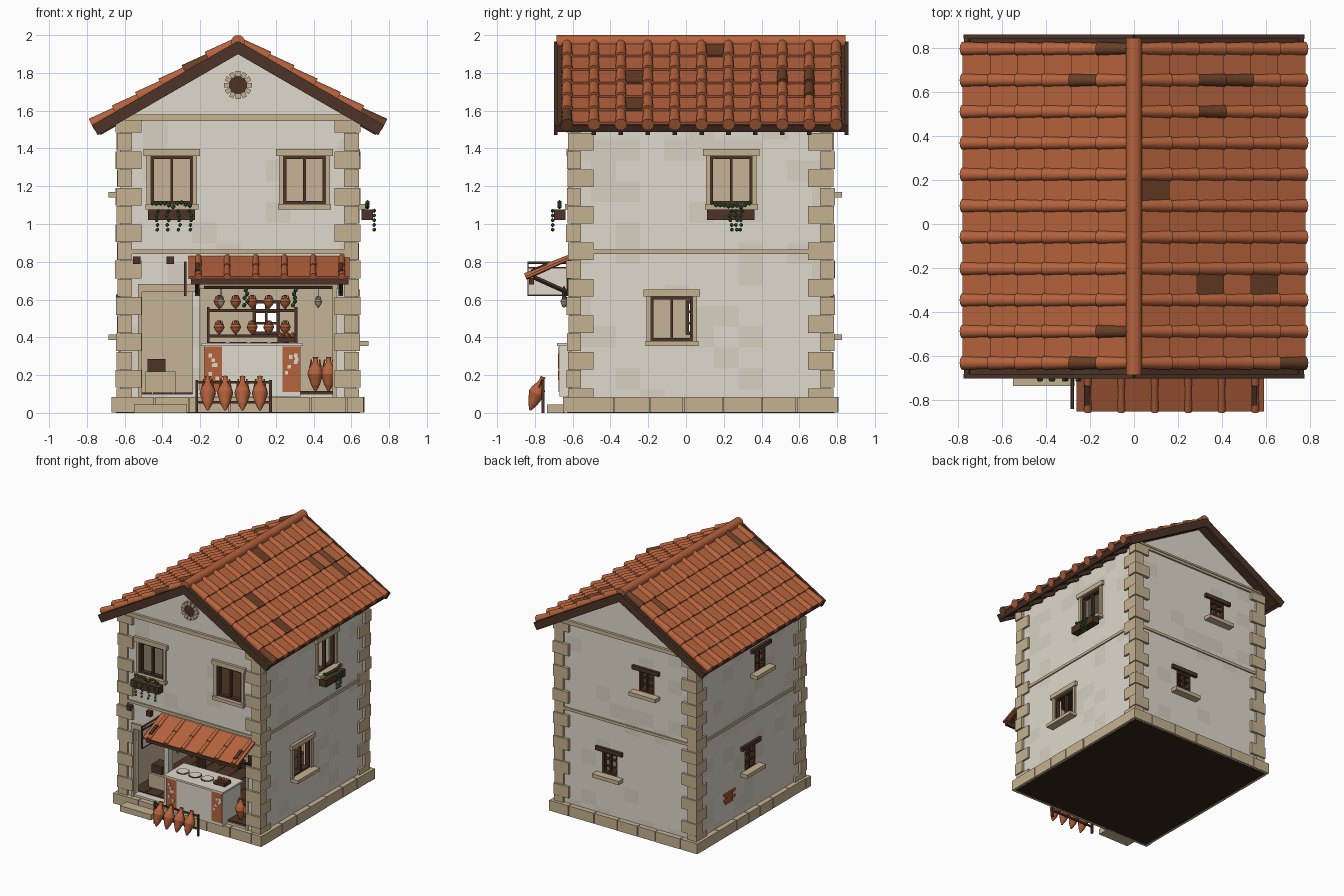
import bpy, bmesh, math, random
from mathutils import Matrix, Vector

random.seed(4)
if "Cube" in bpy.data.objects:
    bpy.data.objects.remove(bpy.data.objects["Cube"])

COLOURS = {"plaster": (.74, .695, .61), "plaster_patch": (.68, .63, .54), "sandstone": (.56, .445, .285),
           "dark_wood": (.072, .034, .02), "terracotta": (.47, .125, .047), "dark_tile": (.14, .05, .02),
           "leaf_green": (.045, .15, .04), "interior_plaster": (.56, .455, .31), "underside": (.034, .018, .011),
           "grey_clay": (.36, .31, .24)}
MATS = []
for mat_name, rgb in COLOURS.items():
    m = bpy.data.materials.new(mat_name)
    m.use_nodes = True
    m.diffuse_color = (*rgb, 1)
    m.node_tree.nodes["Principled BSDF"].inputs["Base Color"].default_value = (*rgb, 1)
    MATS.append(m)
PLASTER, PATCH, STONE, WOOD, CLAY, DARK, LEAF, INNER, UNDER, GREY = range(len(MATS))
ROUND_JAR = [(.1, 0), (.75, .3), (1, .52), (.8, .7), (.32, .8), (.3, .92), (.45, 1)]
AMPHORA = [(.12, 0), (.55, .18), (1, .5), (.85, .64), (.38, .82), (.27, .94), (.36, 1)]

T = Matrix.Translation
def rot(deg, axis):
    return Matrix.Rotation(math.radians(deg), 4, axis)


class Part:
    """Collects primitives into one named object."""
    def __init__(self, name):
        self.name, self.bm = name, bmesh.new()

    def paint(self, verts, mat):
        for f in {f for v in verts for f in v.link_faces}:
            f.material_index = mat

    def box(self, lo, hi, mat, M=Matrix()):
        lo, hi = Vector(lo), Vector(hi)
        mtx = M @ T((lo + hi) / 2) @ Matrix.Diagonal((*(hi - lo), 1))
        self.paint(bmesh.ops.create_cube(self.bm, size=1, matrix=mtx)["verts"], mat)

    def rod(self, p, q, r1, r2, mat, M=Matrix(), seg=10):
        p, q = Vector(p), Vector(q)
        mtx = M @ T((p + q) / 2) @ (q - p).to_track_quat("Z", "Y").to_matrix().to_4x4()
        self.paint(bmesh.ops.create_cone(self.bm, cap_ends=True, segments=seg, radius1=r1, radius2=r2,
                                         depth=(q - p).length, matrix=mtx)["verts"], mat)

    def ball(self, c, r, mat):
        self.paint(bmesh.ops.create_icosphere(self.bm, subdivisions=1, radius=r, matrix=T(c))["verts"], mat)

    def jar(self, M, h, r, mat, prof=ROUND_JAR):
        for (r0, z0), (r1, z1) in zip(prof, prof[1:]):
            self.rod((0, 0, z0 * h), (0, 0, z1 * h), r0 * r, r1 * r, mat, M, 12)
        for s in (-1, 1):
            self.rod((s * r * .7, 0, h * .68), (s * r * .5, 0, h * .93), r * .1, r * .1, mat, M, 4)

    def done(self):
        me = bpy.data.meshes.new(self.name)
        self.bm.to_mesh(me)
        self.bm.free()
        ob = bpy.data.objects.new(self.name, me)
        bpy.context.collection.objects.link(ob)
        for mat in MATS:
            me.materials.append(mat)
        bpy.ops.object.select_all(action="DESELECT")
        ob.select_set(True)
        bpy.context.view_layer.objects.active = ob
        bpy.ops.object.shade_smooth_by_angle(angle=math.radians(40))
        return ob


# Wall frames: local x runs along the wall, local -y points outward
HX, Y0, Y1 = .625, -.61, .765
FRONT = T((0, Y0, 0))
RIGHT = T((HX, 0, 0)) @ rot(90, "Z")
BACK = T((0, Y1, 0)) @ rot(180, "Z")
LEFT = T((-HX, 0, 0)) @ rot(-90, "Z")
SPANS = [(FRONT, -HX, HX), (RIGHT, Y0, Y1), (BACK, -HX, HX), (LEFT, -Y1, -Y0)]
# Window lists: wall, centre, bottom, top, sill depth
STONE_WINDOWS = [(FRONT, -.35, 1.105, 1.36, .03), (FRONT, .352, 1.105, 1.36, .03),
                 (RIGHT, .24, 1.105, 1.36, .05), (RIGHT, -.075, .38, .615, .065)]
SMALL_WINDOWS = [(BACK, .18, 1.17, 1.34), (BACK, -.15, .415, .595), (LEFT, .06, 1.17, 1.34), (LEFT, -.07, .415, .595)]
HOLES = [(w, u - .112, u + .112, a, b) for w, u, a, b, _ in STONE_WINDOWS]
HOLES += [(w, u - .07, u + .07, a, b) for w, u, a, b in SMALL_WINDOWS]
HOLES += [(FRONT, -.51, -.24, .1, .64), (FRONT, -.2, .5, .1, .655)]

# Hollow gabled shell with openings
shell = Part("walls")
ring = [(-HX, .05), (HX, .05), (HX, 1.55), (0, 1.91), (-HX, 1.55)]
face = shell.bm.faces.new([shell.bm.verts.new((x, Y0, z)) for x, z in ring])
ext = bmesh.ops.extrude_face_region(shell.bm, geom=[face])["geom"]
bmesh.ops.translate(shell.bm, vec=(0, Y1 - Y0, 0), verts=[v for v in ext if isinstance(v, bmesh.types.BMVert)])
bmesh.ops.recalc_face_normals(shell.bm, faces=shell.bm.faces)
walls = shell.done()
cavity = Part("cavity_cutter")
cavity.box((-.565, -.55, .1), (.565, .705, 1.5), INNER)
holes = Part("opening_cutter")
for w, a, b, z0, z1 in HOLES:
    holes.box((a, -.05, z0 + .001), (b, .1, z1), PLASTER, w)
cutters = [cavity.done(), holes.done()]
for c in cutters:
    c.hide_render = True
    mod = walls.modifiers.new("cut", "BOOLEAN")
    mod.operation, mod.solver, mod.object = "DIFFERENCE", "EXACT", c
cut = bpy.data.meshes.new_from_object(walls.evaluated_get(bpy.context.evaluated_depsgraph_get()))
walls.modifiers.clear()
walls.data = cut
for c in cutters:
    bpy.data.objects.remove(c)

# Faint plaster repairs: slice the walls into cells and tint some of them
CELL = Vector((.13, .13, .11))
bm = bmesh.new()
bm.from_mesh(cut)
bmesh.ops.triangulate(bm, faces=bm.faces)
for axis in range(3):
    normal = Vector([float(axis == k) for k in range(3)])
    for i in range(-6, 15):
        bmesh.ops.bisect_plane(bm, geom=bm.verts[:] + bm.edges[:] + bm.faces[:],
                               plane_co=normal * (i * CELL[axis] + .017), plane_no=normal)
tint = {}
for f in bm.faces:
    c = f.calc_center_median()
    f.smooth = False
    if abs(c.x) < .57 and -.555 < c.y < .71:
        f.material_index = INNER
    else:
        cell = tuple(math.floor((c[k] - .017) / CELL[k]) for k in range(3))
        f.material_index = tint.setdefault(cell, PATCH if random.random() < .22 and c.z < 1.5 else PLASTER)
bm.to_mesh(cut)
bm.free()

# Exposed bricks
bricks = Part("exposed_bricks")
for i in range(4):
    for j in range(2 + (i % 2)):
        u = -.39 + .05 * j - .02 * (i % 2)
        bricks.box((u, -.007, .235 + .024 * i), (u + .045, .002, .255 + .024 * i), CLAY, LEFT)
bricks.done()

# Stone plinth, string course, cornices and corner blocks
trim = Part("stone_trim")
trim.box((-.64, -.63, .004), (.64, .785, .08), STONE)
trim.box((-.645, -.63, 0), (.645, .785, .004), UNDER)
for n, (w, a, b) in enumerate(SPANS):
    grow = .044 if n % 2 == 0 else -.002
    u, end = a - grow, b + grow
    while u < end - .01:
        nxt = u + random.uniform(.14, .24)
        nxt = end if nxt > end - .08 else nxt
        trim.box((u, -.038 - random.uniform(0, .004), .001), (nxt - .005, .02, .085), STONE, w)
        u = nxt
    trim.box((a - .01, -.01, .842), (b + .01, .02, .864), STONE, w)
for w in (FRONT, BACK):
    trim.box((-.63, -.014, 1.545), (.63, .02, 1.565), STONE, w)
    trim.box((-.61, -.02, 1.565), (.61, .02, 1.58), STONE, w)
for sx in (-1, 1):
    for yc, sy in ((Y0, 1), (Y1, -1)):
        for i in range(16):
            z0, z1 = max(.085, .037 + .0965 * i), min(1.55, .13 + .0965 * i)
            lx, ly = (.065, .12) if i % 2 == 0 else (.115, .055)
            out = (.012 if i % 2 == 0 else .019) + random.uniform(0, .006)
            for dx, dy in ((lx, .04), (.04, ly)):
                xs = sorted((sx * (HX + out), sx * (HX - dx)))
                ys = sorted((yc - sy * out, yc + sy * dy))
                trim.box((xs[0], ys[0], z0), (xs[1], ys[1], z1), STONE)
trim.box((-.55, -.735, 0), (-.27, -.64, .045), STONE)
trim.done()

# Round gable vent
vent = Part("gable_vent")
C = FRONT @ T((0, 0, 1.735))
vent.rod((0, .01, 0), (0, -.008, 0), .05, .05, WOOD, C, 24)
for i in range(12):
    vent.box((-.012, -.02, .045), (.012, .01, .074), STONE, C @ rot(30 * i, "Y"))
vent.done()

# Windows
win = Part("windows")
def timber_frame(w, u, h, z0, z1, bars):
    t = .016
    for s in (-1, 1):
        win.box((u + s * (h - t / 2) - t / 2, 0, z0), (u + s * (h - t / 2) + t / 2, .035, z1), WOOD, w)
    for z in (z0, z1 - t):
        win.box((u - h, 0, z), (u + h, .035, z + t), WOOD, w)
    win.box((u - .007, .005, z0), (u + .007, .03, z1), WOOD, w)
    for k in range(bars):
        z = z0 + (z1 - z0) * (k + 1) / (bars + 1)
        win.box((u - h, .008, z - .006), (u + h, .028, z + .006), WOOD, w)
for w, u, z0, z1, sill in STONE_WINDOWS:
    win.box((u - .15, -.022, z1), (u + .15, .02, z1 + .037), STONE, w)
    win.box((u - .14, -sill, z0 - .027), (u + .14, .02, z0), STONE, w)
    for s in (-1, 1):
        win.box((u + s * .122 - .012, -.014, z0), (u + s * .122 + .012, .02, z1), STONE, w)
    timber_frame(w, u, .112, z0, z1, 0)
for w, u, z0, z1 in SMALL_WINDOWS:
    win.box((u - .12, -.022, z1), (u + .12, .02, z1 + .032), WOOD, w)
    win.box((u - .12, -.06, z0 - .03), (u + .12, .02, z0), STONE, w)
    timber_frame(w, u, .07, z0, z1, 2)
win.done()

# Flower boxes with trailing leaves
flowers = Part("flower_boxes")
for w, u, trails in ((FRONT, -.352, (-.075, -.02, .04, .1)), (RIGHT, .237, (0, .03, .055))):
    flowers.box((u - .125, -.09, 1.02), (u + .125, -.028, 1.078), WOOD, w)
    for k in range(10):
        flowers.ball(w @ Vector((u - .1 + .022 * k, -.06, 1.088 + random.uniform(0, .03))), .013, LEAF)
    for t in trails:
        for k in range(5):
            flowers.ball(w @ Vector((u + t + random.uniform(-.006, .006), -.096, 1.07 - .025 * k)), .011, LEAF)
flowers.done()

# Timber floors
floors = Part("floors")
for i in range(10):
    x = -.564 + .1128 * i
    floors.box((x, -.55, .095), (x + .109, .704, .108), WOOD)
    floors.box((x, -.55, .82), (x + .1128, .704, .85), WOOD)
floors.done()

# Roof deck, barge boards, rafter ends and tiles
APEX, COS = 1.96, math.cos(math.radians(30))
ROWS = [.795 - .1425 * i for i in range(11)]
EDGE = [.03] + [.151 + .123 * k for k in range(6)]
DARK_COVERS = {(-1, 0, 0), (-1, 1, 1), (-1, 9, 0), (-1, 10, 1), (1, 1, 2), (1, 1, 3), (1, 2, 2), (1, 10, 5)}
DARK_PANS = {(1, 4, 0), (1, 7, 2), (1, 7, 4)}
deck, tiles = Part("roof_timber"), Part("roof_tiles")
for s in (-1, 1):
    M = T((0, 0, APEX)) @ rot(0 if s > 0 else 180, "Z") @ rot(30, "Y")
    deck.box((0, -.68 if s > 0 else -.85, -.03), (.88, .85 if s > 0 else .68, 0), WOOD, M)
    deck.box((.86, -.68 if s > 0 else -.85, -.036), (.886, .85 if s > 0 else .68, .006), WOOD, M)
    for y in (.85, -.69):
        deck.box((0, s * y - .01, -.053), (.888, s * y + .01, .008), WOOD, M)
    for i, y in enumerate(ROWS):
        if 0 < i < 10:
            deck.box((.7, s * y - .012, -.06), (.875, s * y + .012, -.028), WOOD, M)
        for k in range(6):
            a, b = EDGE[k] / COS, EDGE[k + 1] / COS
            tiles.rod((a - .01, s * y, .006), (b + .004, s * y, .014), .025, .032,
                      DARK if (s, i, k) in DARK_COVERS else CLAY, M, 12)
            if i < 10:
                mid = s * (y - .07125)
                tilt = M @ T((a, mid, .004)) @ rot(-5, "Y")
                tiles.box((-.01, -.056, -.006), (b - a, .056, .008),
                          DARK if (s, i, k) in DARK_PANS else CLAY, tilt)
tiles.rod((0, -.685, 1.963), (0, .845, 1.963), .037, .037, CLAY, seg=16)
deck.done()
tiles.done()

# Tiled awning on brackets
awning = Part("awning")
A = T((0, Y0, .83)) @ rot(24, "X")
awning.box((-.262, -.264, -.014), (.59, 0, 0), CLAY, A)
for i in range(6):
    x = -.21 + .152 * i
    for y in (0, -.13):
        awning.rod((x, y, -.004), (x, y - .134, -.001), .015, .018, CLAY, A, 10)
awning.box((-.25, -.83, .68), (.585, -.805, .715), WOOD)
for x in (-.215, .545):
    awning.rod((x, -.81, .72), (x, -.61, .63), .012, .012, WOOD, seg=4)
    awning.box((x - .012, -.63, .62), (x + .012, -.6, .8), WOOD)
    awning.box((x - .012, -.225, -.02), (x + .012, -.13, .02), WOOD, A)
for x in (-.535, -.358):
    awning.box((x - .02, -.645, .788), (x + .02, -.6, .828), WOOD)
awning.done()

# Blank hanging board
board = Part("hanging_board")
board.box((-.285, -.835, .625), (-.275, -.63, .765), PLASTER)
for z in (.62, .765):
    board.box((-.287, -.84, z), (-.273, -.625, z + .007), WOOD)
for y in (-.84, -.632):
    board.box((-.287, y, .62), (-.273, y + .007, .8), WOOD)
board.rod((-.28, -.61, .795), (-.28, -.84, .795), .007, .007, WOOD)
board.done()

# Shopfront surrounds, counter and furniture
shop = Part("shopfront")
shop.box((-.53, -.012, .64), (-.215, .02, .682), STONE, FRONT)
shop.box((-.215, -.01, .655), (.53, .02, .685), STONE, FRONT)
for x in (-.53, .5):
    shop.box((x, -.01, .085), (x + .022, .02, .655), STONE, FRONT)
shop.box((-.18, -.67, .086), (.33, -.43, .355), PLASTER)
shop.box((-.192, -.682, .355), (.342, -.42, .37), PLASTER)
for x in (-.178, .235):
    shop.box((x, -.674, .11), (x + .094, -.66, .352), CLAY)
    for _ in range(6):
        u, z = x + random.uniform(.012, .07), random.uniform(.15, .31)
        shop.box((u, -.677, z), (u + .018, -.67, z + .02), PLASTER)
for i in range(4):
    c = Vector((-.11 + .11 * i, -.55, .37))
    shop.rod(c, c + Vector((0, 0, .003)), .05, .05, WOOD, seg=20)
    shop.rod(c, c + Vector((0, 0, .005)), .042, .042, PLASTER, seg=20)
shop.box((.21, -.6, .372), (.3, -.52, .4), WOOD)
shop.box((.33, -.6, .1), (.5, -.48, .115), WOOD)
shop.box((-.49, -.45, .1), (-.33, -.28, .22), STONE)
shop.box((-.48, -.43, .22), (-.385, -.32, .285), WOOD)
for x in (-.165, .3):
    shop.box((x, -.3, .1), (x + .015, -.2, .56), WOOD)
for z in (.4, .535):
    shop.box((-.165, -.3, z), (.315, -.2, z + .015), WOOD)
shop.rod((-.18, -.645, .665), (.5, -.645, .665), .006, .006, WOOD)
shop.done()

# Jars on shelves, hanging jars, garlands and the amphora rack
jars = Part("jars")
for i in range(5):
    for z in (.415, .55):
        jars.jar(T((-.1 + .0875 * i, -.25, z)), .075, .029, CLAY)
for x in (-.09, .425):
    jars.jar(T((x, -.645, .555)), .065, .02, GREY)
    jars.rod((x, -.645, .62), (x, -.645, .665), .002, .002, WOOD, seg=4)
for x in (.04, .3):
    for k in range(5):
        jars.ball((x + random.uniform(-.01, .01), -.645, .65 - .02 * k), .013, LEAF)
for x in (.225, .26, .29):
    jars.ball((x, -.56, .41), .018, CLAY)
for x in (.41, .48):
    jars.jar(T((x, -.55, .115)), .18, .042, CLAY, AMPHORA)
for x in (-.16, -.068, .024, .116):
    jars.jar(T((x, -.825, .014)) @ rot(-21, "X"), .19, .043, CLAY, AMPHORA)
for x in (-.225, .165):
    jars.box((x, -.765, 0), (x + .014, -.75, .175), WOOD)
for z in (.05, .155):
    jars.box((-.225, -.762, z), (.179, -.752, z + .014), WOOD)
jars.done()
